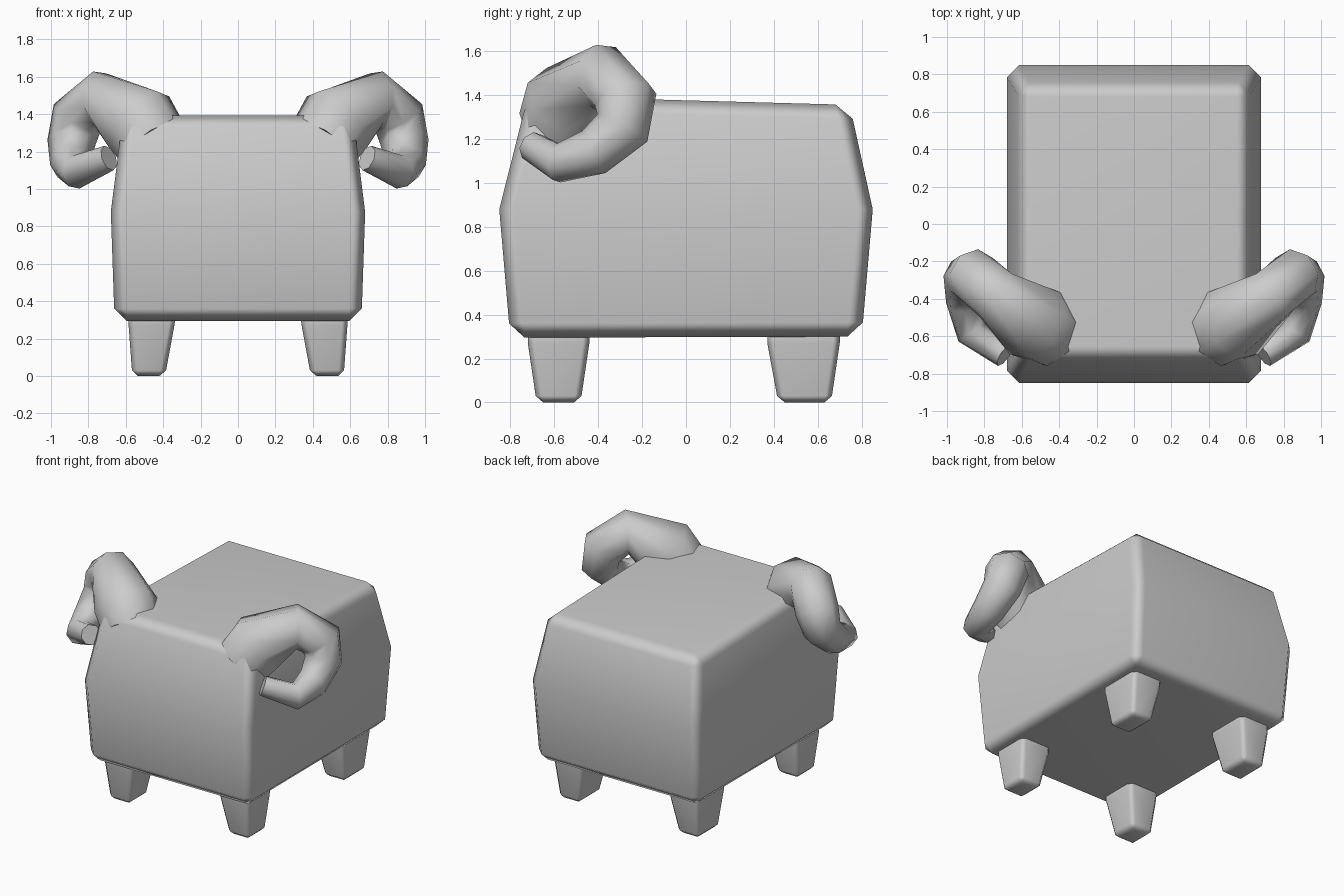
import bpy, bmesh, math
from mathutils import Vector

cube = bpy.data.objects.get("Cube")
if cube:
    bpy.data.objects.remove(cube, do_unlink=True)

# Single grey material
grey = bpy.data.materials.new("light_grey")
grey.use_nodes = True
colour = (0.6, 0.6, 0.6, 1)
grey.diffuse_color = colour
grey.node_tree.nodes["Principled BSDF"].inputs["Base Color"].default_value = colour


def loft(name, rings, bevel=0.0):
    """Skin a list of equal-length point rings, cap both ends, bevel hard edges."""
    bm = bmesh.new()
    loops = [[bm.verts.new(p) for p in ring] for ring in rings]
    n = len(loops[0])
    for a, b in zip(loops, loops[1:]):
        for i in range(n):
            j = (i + 1) % n
            bm.faces.new((a[i], a[j], b[j], b[i]))
    bm.faces.new(loops[0][::-1])
    bm.faces.new(loops[-1])
    bmesh.ops.recalc_face_normals(bm, faces=bm.faces)
    if bevel:
        hard = [e for e in bm.edges if e.calc_face_angle() > math.radians(40)]
        bmesh.ops.bevel(bm, geom=hard, offset=bevel, segments=1,
                        affect='EDGES', profile=0.5)
    mesh = bpy.data.meshes.new(name)
    bm.to_mesh(mesh)
    bm.free()
    mesh.materials.append(grey)
    obj = bpy.data.objects.new(name, mesh)
    bpy.context.collection.objects.link(obj)
    bpy.ops.object.select_all(action='DESELECT')
    obj.select_set(True)
    bpy.context.view_layer.objects.active = obj
    bpy.ops.object.shade_smooth_by_angle(angle=math.radians(60))
    if bevel:
        mod = obj.modifiers.new("weighted_normals", 'WEIGHTED_NORMAL')
        mod.keep_sharp = True
    return obj


def box_ring(x0, x1, y0, y1, z0, z1=None):
    """Rectangle whose front edge is at z0 and back edge at z1."""
    z1 = z0 if z1 is None else z1
    return [(x0, y0, z0), (x1, y0, z0), (x1, y1, z1), (x0, y1, z1)]


# Body: bulges at mid height, top slopes gently down to the back
loft("body", [
    box_ring(-0.66, 0.66, -0.80, 0.80, 0.295, 0.30),
    box_ring(-0.68, 0.68, -0.85, 0.85, 0.88),
    box_ring(-0.615, 0.615, -0.72, 0.745, 1.395, 1.355),
], 0.065)

# Legs: tapered blocks (y range at the top, y range at the foot)
leg_rows = {"front": (-0.72, -0.44, -0.68, -0.48), "back": (0.37, 0.70, 0.42, 0.66)}
for row, (ta, tb, fa, fb) in leg_rows.items():
    for side, s in (("left", 1), ("right", -1)):
        loft(f"{row}_{side}_leg", [
            box_ring(s * 0.39, s * 0.565, fa, fb, 0.0),
            box_ring(s * 0.34, s * 0.585, ta, tb, 0.27),
            box_ring(s * 0.33, s * 0.585, ta, tb, 0.36),
        ], 0.03)

# Horns: tapered tube curling out, back, down and forward again (x, y, z, radius)
horn_path = [
    (0.46, -0.57, 1.25, 0.20), (0.53, -0.53, 1.36, 0.215),
    (0.74, -0.38, 1.485, 0.15), (0.86, -0.275, 1.38, 0.145),
    (0.89, -0.29, 1.25, 0.13), (0.895, -0.42, 1.14, 0.11),
    (0.865, -0.58, 1.09, 0.09), (0.69, -0.70, 1.165, 0.07),
]
SIDES = 8


def horn_rings(s):
    pts = [Vector((s * x, y, z)) for x, y, z, _ in horn_path]
    rings, normal = [], Vector((0, -1, 0.3))
    for i, p in enumerate(pts):
        before = (p - pts[i - 1]).normalized() if i else Vector()
        after = (pts[i + 1] - p).normalized() if i + 1 < len(pts) else Vector()
        tangent = (before + after).normalized()
        normal = (normal - tangent * normal.dot(tangent)).normalized()
        side = tangent.cross(normal)
        r = horn_path[i][3]
        rings.append([p + r * (math.cos(a) * normal + math.sin(a) * side)
                      for a in (2 * math.pi * k / SIDES for k in range(SIDES))])
    return rings


for side, s in (("left", 1), ("right", -1)):
    loft(f"{side}_horn", horn_rings(s))
